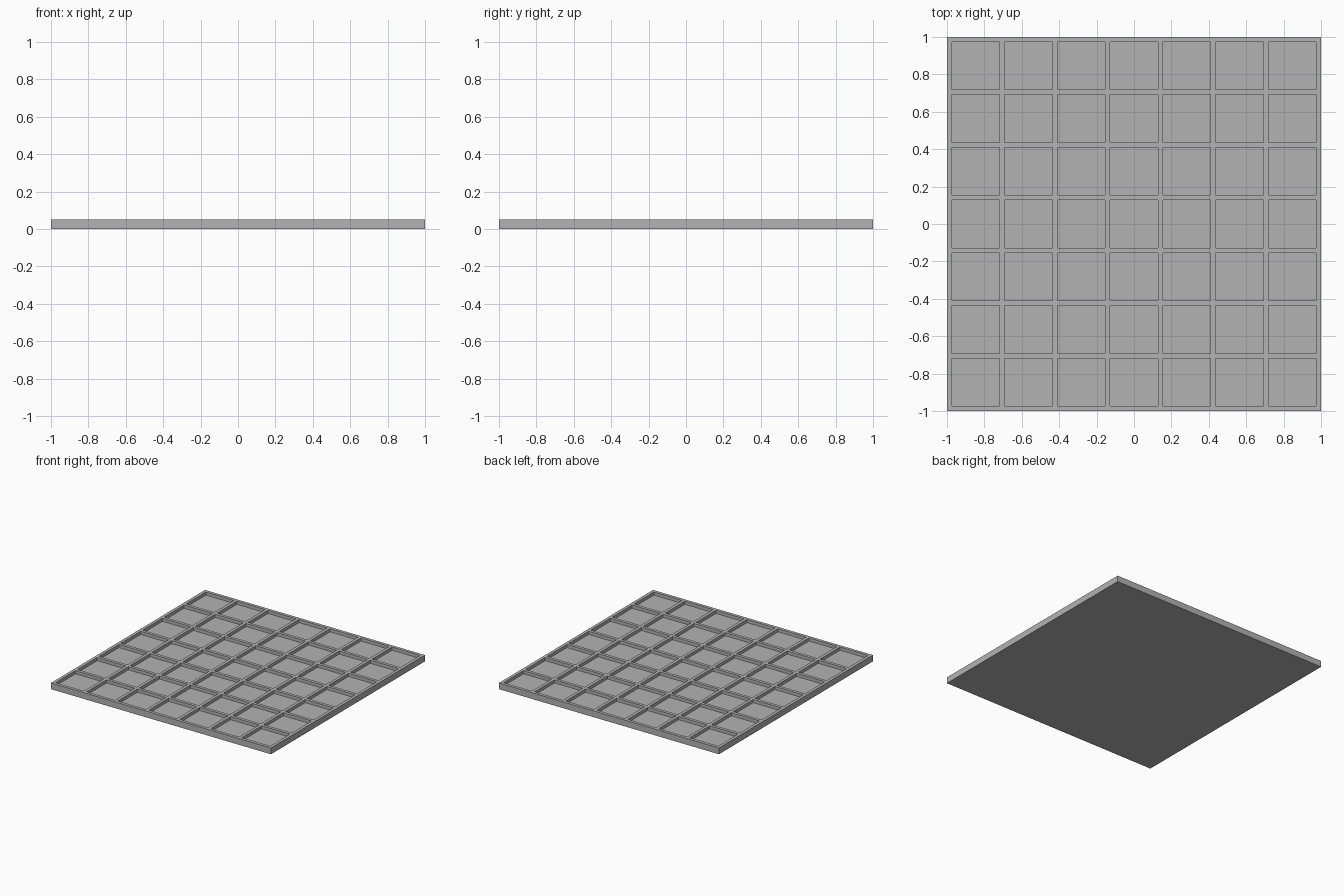
import bpy
import bmesh

cube = bpy.data.objects.get("Cube")
if cube:
    bpy.data.objects.remove(cube, do_unlink=True)

CELLS = 7
UNIT = 2 / 78          # wall thickness; each pocket is ten walls wide
POCKET = 10 * UNIT
HEIGHT = 2 * UNIT
FLOOR = UNIT

# Single plain grey
grey = bpy.data.materials.new("plain_grey")
grey.use_nodes = True
colour = (0.45, 0.45, 0.45, 1)
grey.diffuse_color = colour
grey.node_tree.nodes["Principled BSDF"].inputs["Base Color"].default_value = colour

# Grid lines alternate wall, pocket, wall across the tray
lines = [-1.0]
for i in range(2 * CELLS + 1):
    lines.append(lines[-1] + (POCKET if i % 2 else UNIT))
count = len(lines)

# Top sheet divided along the grid lines
bm = bmesh.new()
verts = [[bm.verts.new((x, y, HEIGHT)) for y in lines] for x in lines]
pockets = []
for i in range(count - 1):
    for j in range(count - 1):
        face = bm.faces.new((verts[i][j], verts[i + 1][j],
                             verts[i + 1][j + 1], verts[i][j + 1]))
        if i % 2 and j % 2:
            pockets.append(face)

# Outer sides and underside
rim = [e for e in bm.edges if e.is_boundary]
skirt = bmesh.ops.extrude_edge_only(bm, edges=rim)["geom"]
for v in skirt:
    if isinstance(v, bmesh.types.BMVert):
        v.co.z = 0
bmesh.ops.contextual_create(bm, geom=[e for e in bm.edges if e.is_boundary])

# Square pockets sunk to the floor
sunk = bmesh.ops.extrude_discrete_faces(bm, faces=pockets)["faces"]
for face in sunk:
    for v in face.verts:
        v.co.z = FLOOR

# Merge the flat strips so only the real edges remain
bmesh.ops.recalc_face_normals(bm, faces=bm.faces)
bmesh.ops.dissolve_limit(bm, angle_limit=0.01, verts=bm.verts, edges=bm.edges)

mesh = bpy.data.meshes.new("compartment_tray")
bm.to_mesh(mesh)
bm.free()
mesh.materials.append(grey)
tray = bpy.data.objects.new("compartment_tray", mesh)
bpy.context.collection.objects.link(tray)
